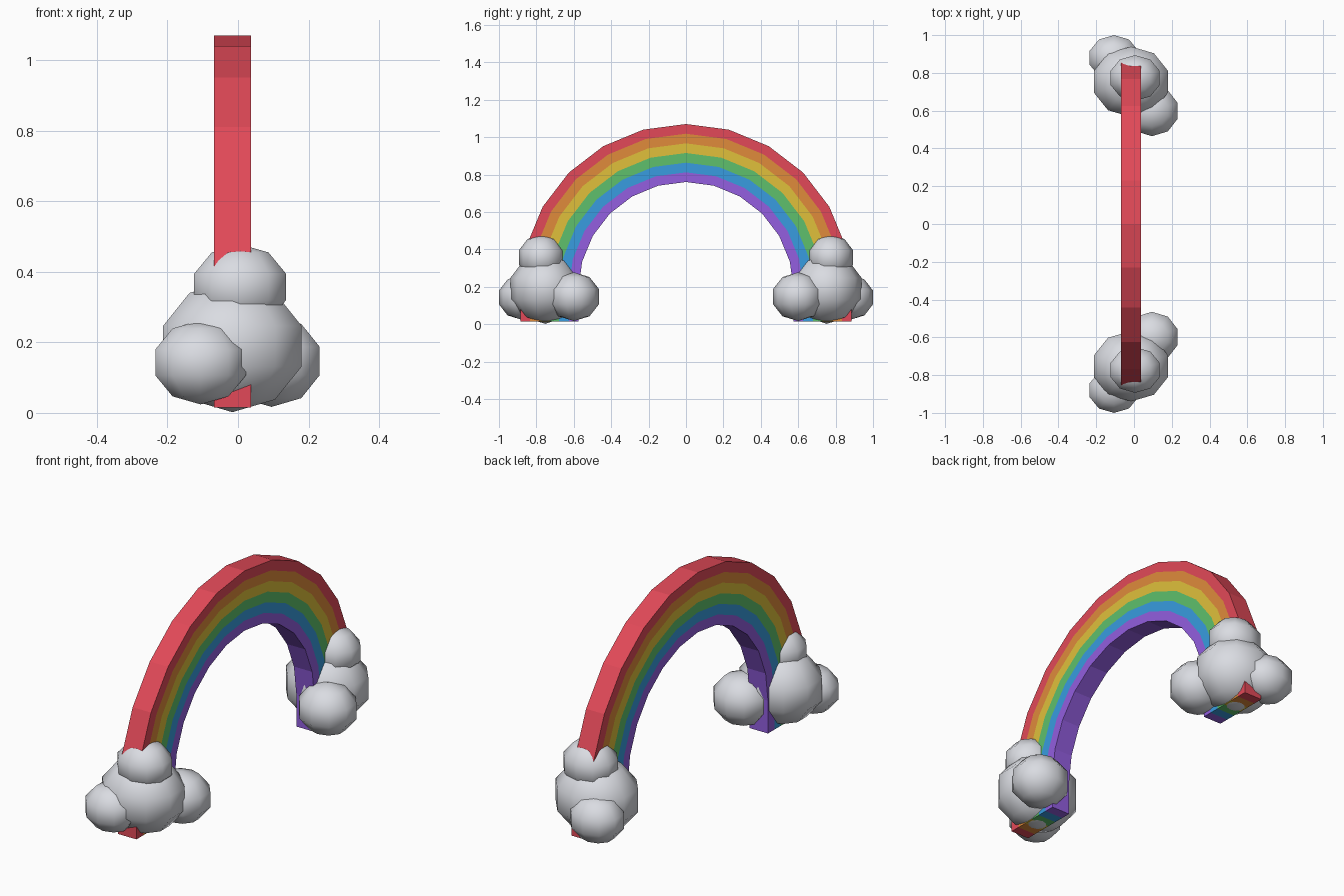
import bpy, bmesh, math
from mathutils import Matrix

if "Cube" in bpy.data.objects:
    bpy.data.objects.remove(bpy.data.objects["Cube"])


def srgb(c):
    c /= 255
    return c / 12.92 if c <= 0.04045 else ((c + 0.055) / 1.055) ** 2.4


def material(name, r, g, b):
    m = bpy.data.materials.new(name)
    m.diffuse_color = (srgb(r), srgb(g), srgb(b), 1)
    m.use_nodes = True
    m.node_tree.nodes["Principled BSDF"].inputs["Base Color"].default_value = m.diffuse_color
    return m


BANDS = [material("red", 226, 73, 88), material("orange", 224, 139, 59),
         material("yellow", 224, 192, 59), material("green", 94, 192, 108),
         material("blue", 56, 156, 224), material("purple", 147, 94, 224)]
CLOUD = material("cloud_white", 218, 220, 226)


def finish(bm, name, mats):
    mesh = bpy.data.meshes.new(name)
    bmesh.ops.recalc_face_normals(bm, faces=bm.faces)
    bm.to_mesh(mesh)
    bm.free()
    for m in mats:
        mesh.materials.append(m)
    ob = bpy.data.objects.new(name, mesh)
    bpy.context.collection.objects.link(ob)
    return ob


# Rainbow: concentric rings of a half circle with short straight legs
R_OUT, R_IN, ZC, Z0, X0, X1 = 0.885, 0.575, 0.185, 0.015, -0.068, 0.037


def arc(r):
    pts = [(r * math.sin(math.radians(a)), ZC + r * math.cos(math.radians(a)))
           for a in range(-90, 91, 15)]
    return [(-r, Z0)] + pts + [(r, Z0)]


bm = bmesh.new()
n = len(BANDS)
arcs = [arc(R_OUT + (R_IN - R_OUT) * i / n) for i in range(n + 1)]
left, right = [[[bm.verts.new((x, y, z)) for y, z in a] for a in arcs]
               for x in (X0, X1)]


def quad(verts, band):
    bm.faces.new(verts).material_index = band


last = len(arcs[0]) - 1
for j in range(last):
    for i in range(n):
        for side in (left, right):
            quad((side[i][j], side[i][j + 1], side[i + 1][j + 1], side[i + 1][j]), i)
    for i, band in ((0, 0), (n, n - 1)):  # outer and inner skin
        quad((left[i][j], left[i][j + 1], right[i][j + 1], right[i][j]), band)
for j in (0, last):  # feet
    for i in range(n):
        quad((left[i][j], left[i + 1][j], right[i + 1][j], right[i][j]), i)
finish(bm, "rainbow_arch", BANDS)

# Clouds: (centre, radii) of each puff, mirrored to the back
PUFFS = {
    "body": ((-0.016, -0.753, 0.189), (0.217, 0.196, 0.187)),
    "top": ((0.006, -0.773, 0.357), (0.144, 0.127, 0.121)),
    "outer": ((-0.106, -0.88, 0.143), (0.142, 0.126, 0.119)),
    "inner": ((0.095, -0.599, 0.147), (0.151, 0.141, 0.13)),
}
for end, sy in (("front", 1), ("back", -1)):
    for part, ((x, y, z), radii) in PUFFS.items():
        bm = bmesh.new()
        bmesh.ops.create_uvsphere(
            bm, u_segments=10, v_segments=5, radius=1,
            matrix=Matrix.Translation((x, y * sy, z)) @ Matrix.Diagonal((*radii, 1)))
        for f in bm.faces:
            f.smooth = True
        finish(bm, f"{end}_cloud_{part}", [CLOUD])
